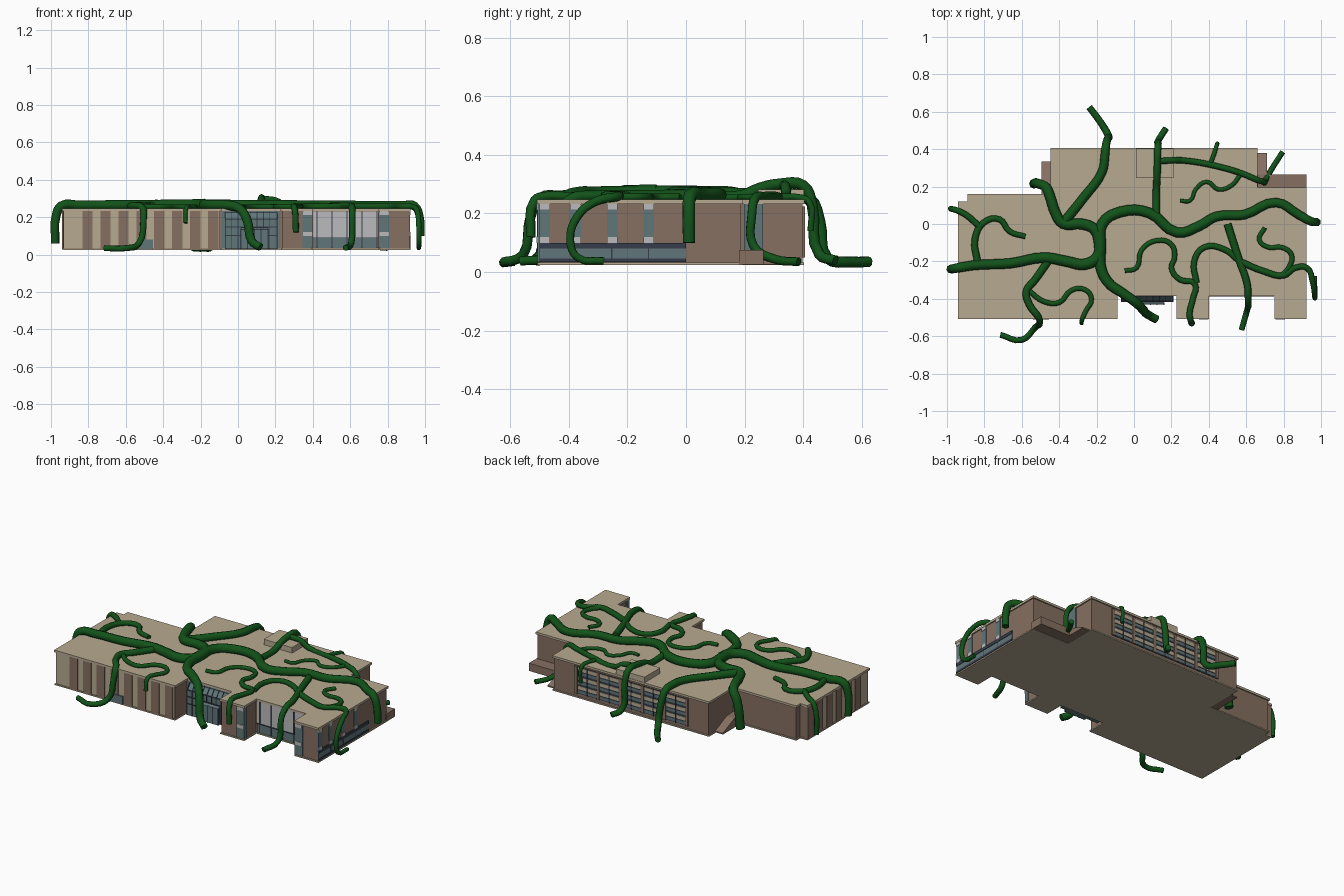
import bpy, bmesh
from mathutils import Vector


def material(name, rgb):
    m = bpy.data.materials.new(name)
    m.diffuse_color = (*rgb, 1)
    return m


BROWN = material("brown_brick", (.24, .16, .12))
TAN = material("tan_roof", (.47, .40, .28))
GLASS = material("teal_glass", (.12, .18, .19))
NAVY = material("dark_frame", (.035, .045, .07))
GREY = material("light_grey", (.50, .50, .51))
GREEN = material("vine_green", (.006, .085, .010))


def finish(name, bm, mat):
    bmesh.ops.recalc_face_normals(bm, faces=bm.faces)
    me = bpy.data.meshes.new(name)
    bm.to_mesh(me)
    bm.free()
    me.materials.append(mat)
    ob = bpy.data.objects.new(name, me)
    bpy.context.collection.objects.link(ob)
    return ob


def boxes(name, mat, items):
    """One object made of boxes given as x0, x1, y0, y1, z0, z1."""
    bm = bmesh.new()
    for x0, x1, y0, y1, z0, z1 in items:
        vs = bmesh.ops.create_cube(bm, size=1)["verts"]
        for v in vs:
            v.co = (x0 if v.co.x < 0 else x1, y0 if v.co.y < 0 else y1, z0 if v.co.z < 0 else z1)
    return finish(name, bm, mat)


def extrude(name, mat, pts, vec):
    bm = bmesh.new()
    f = bm.faces.new([bm.verts.new(p) for p in pts])
    r = bmesh.ops.extrude_face_region(bm, geom=[f])
    bmesh.ops.translate(bm, vec=vec, verts=[v for v in r["geom"] if isinstance(v, bmesh.types.BMVert)])
    return finish(name, bm, mat)


def slab(name, mat, poly, z0, z1, inset=0):
    """Counter-clockwise right-angled outline, inset and extruded upward."""
    pts = []
    for i, p in enumerate(poly):
        a, b, c = Vector(poly[i - 1]), Vector(p), Vector(poly[(i + 1) % len(poly)])
        d1, d2 = (b - a).normalized(), (c - b).normalized()
        n = Vector((d1.y + d2.y, -d1.x - d2.x))
        q = b - n * inset
        pts.append((q.x, q.y, z0))
    return extrude(name, mat, pts, (0, 0, z1 - z0))


def profile_x(name, mat, yz, x0, x1):
    return extrude(name, mat, [(x0, y, z) for y, z in yz], (x1 - x0, 0, 0))


# Main building
plan = [(-.94, -.508), (-.087, -.508), (-.087, -.385), (.227, -.385), (.227, -.508), (.40, -.508),
        (.40, -.385), (.75, -.385), (.75, -.508), (.923, -.508), (.923, .195), (.66, .195), (.66, .405),
        (-.446, .405), (-.446, .16), (-.89, .16), (-.89, .12), (-.94, .12)]
slab("floor_slab", TAN, plan, .024, .032, .002)
slab("brick_walls", BROWN, plan, .03, .235, .008)
slab("flat_roof", TAN, plan, .233, .247)
boxes("roof_plant_room", TAN, [(.01, .21, .245, .403, .24, .282)])

# Left wing: tan panels between brown piers
boxes("front_tan_panels", TAN, [(-.93, -.10, -.503, -.48, .035, .235)])
boxes("front_piers", BROWN, [(-.832 + i * .096, -.777 + i * .096, -.508, -.48, .03, .234) for i in range(8)])
boxes("side_tan_panels", TAN, [(-.935, -.91, -.49, .10, .035, .235)])
boxes("side_piers", BROWN, [(-.94, -.91, -.42 + i * .096, -.365 + i * .096, .03, .234) for i in range(6)])
boxes("low_window", GLASS, [(-.54, -.455, -.511, -.49, .03, .08)])

# Entrance glazing with stepped sloping canopy
boxes("entrance_glass", GLASS, [(-.085, .225, -.383, -.36, .03, .234)])
profile_x("canopy_glass", GLASS, [(-.37, .225), (-.385, .225), (-.412, .19), (-.412, .03), (-.37, .03)], -.07, .21)
profile_x("porch_glass", GLASS, [(-.40, .15), (-.43, .135), (-.43, .03), (-.40, .03)], .015, .16)
for i in range(9):
    x = -.07 + i * .034
    profile_x("canopy_bar", NAVY, [(-.38, .229), (-.386, .229), (-.416, .191), (-.416, .03), (-.405, .03)], x, x + .004)
boxes("canopy_rails", NAVY, [(-.07, .212, -.416, -.40, z, z + .005) for z in (.10, .145, .187)])
boxes("porch_bars", NAVY, [(.013 + i * .036, .018 + i * .036, -.433, -.42, .03, .137) for i in range(5)])

# Right front recess: blinds above low glass
boxes("recess_blinds", GREY, [(.402, .748, -.382, -.36, .09, .232)])
boxes("recess_glass", GLASS, [(.402, .748, -.384, -.36, .035, .09), (.345, .398, -.507, -.48, .035, .232),
                              (.752, .81, -.507, -.48, .035, .232)])
boxes("recess_mullions", NAVY, [(.42 + i * .08, .425 + i * .08, -.387, -.36, .035, .232) for i in range(5)]
      + [(.402, .748, -.387, -.36, .088, .093)])
boxes("window_caps", GREY, [(x, x + .05, -.51, -.48, z, z + .022) for x in (.347, .756) for z in (.10, .212)])

# Right side: window band and tall slots
boxes("side_band_glass", GLASS, [(.90, .919, -.50, 0, .045, .082)])
boxes("side_band_frame", NAVY, [(.90, .922, -.50, 0, .08, .10), (.90, .922, -.50, 0, .034, .047)]
      + [(.90, .921, y, y + .004, .04, .09) for y in (-.38, -.255, -.13)])
slots = [-.50, -.395, -.27, -.145]
boxes("side_slot_glass", GLASS, [(.90, .919, y, y + .036, .10, .232) for y in slots])
boxes("side_slot_caps", GREY, [(.90, .922, y, y + .036, z, z + .02) for y in slots for z in (.10, .213)])

# Back: three rows of windows over five bays
boxes("back_glass", NAVY, [(-.29, .49, .38, .399, .05, .222)])
boxes("back_panes", GLASS, [(-.28, .48, .38, .401, z, z + .018) for z in (.056, .114, .172)])
boxes("back_cream_panels", TAN, [(-.28, .48, .38, .402, z, z + .022) for z in (.08, .138, .196)])
boxes("back_columns", BROWN, [(-.296 + i * .156, -.276 + i * .156, .38, .406, .05, .224) for i in range(6)])
boxes("back_mullions", NAVY, [(-.21 + i * .156, -.204 + i * .156, .38, .404, .05, .222) for i in range(5)])

# Rear doors, landing and ramps
boxes("rear_door", GLASS, [(.64, .662, .197, .262, .075, .232)])
boxes("rear_landing", BROWN, [(.65, .922, .18, .265, .026, .075)])
profile_x("right_ramp", BROWN, [(.26, .026), (.26, .075), (.38, .034), (.38, .026)], .65, .71)
profile_x("left_ramp", BROWN, [(.15, .026), (.15, .09), (.22, .085), (.335, .034), (.335, .026)], -.495, -.44)


# Vines: tapered tubes; points without z lie on the roof
def vine(name, r0, r1, pts):
    cu = bpy.data.curves.new(name, "CURVE")
    cu.dimensions = "3D"
    cu.bevel_depth, cu.bevel_resolution, cu.resolution_u = 1, 2, 4
    cu.use_fill_caps = True
    sp = cu.splines.new("BEZIER")
    sp.bezier_points.add(len(pts) - 1)
    for i, p in enumerate(pts):
        r = r0 + (r1 - r0) * i / (len(pts) - 1)
        b = sp.bezier_points[i]
        b.co = (p[0], p[1], p[2] if len(p) > 2 else .248 + r * .6)
        b.handle_left_type = b.handle_right_type = "AUTO"
        b.radius = r
    tmp = bpy.data.objects.new(name + "_curve", cu)
    bpy.context.collection.objects.link(tmp)
    bpy.context.view_layer.update()
    me = bpy.data.meshes.new_from_object(tmp.evaluated_get(bpy.context.evaluated_depsgraph_get()))
    bpy.data.objects.remove(tmp)
    me.materials.clear()
    me.materials.append(GREEN)
    ob = bpy.data.objects.new(name, me)
    bpy.context.collection.objects.link(ob)


vine("trunk_left", .032, .023, [(-.18, -.10), (-.19, -.17), (-.26, -.215), (-.36, -.20), (-.48, -.18), (-.66, -.21),
     (-.85, -.22), (-.945, -.235, .26), (-.972, -.24, .21), (-.977, -.24, .06)])
vine("trunk_right", .030, .022, [(-.18, -.12), (-.17, 0), (-.07, .065), (.08, .06), (.23, -.045), (.35, -.01), (.44, .04),
     (.59, .05), (.76, .115), (.88, .05), (.945, .015, .26), (.972, .01, .20), (.977, .01, .10)])
vine("trunk_back", .030, .026, [(-.18, -.12), (-.21, -.03), (-.28, 0), (-.38, .003), (-.42, .06), (-.45, .15),
     (-.47, .195, .25), (-.51, .215, .20), (-.535, .215, .03)])
vine("trunk_front", .030, .022, [(-.18, -.14), (-.18, -.22), (-.14, -.31), (-.06, -.37), (.01, -.42, .245),
     (.05, -.46, .18), (.075, -.485, .07), (.12, -.51, .04)])
vine("back_left_vine", .026, .018, [(-.38, .003), (-.27, .14), (-.17, .28), (-.155, .37), (-.15, .42, .25),
     (-.142, .455, .17), (-.14, .48, .05), (-.19, .56, .035), (-.24, .625, .035)])
vine("back_middle_vine", .020, .018, [(.12, .06), (.12, .19), (.123, .25, .285), (.125, .32, .30), (.127, .40, .295),
     (.13, .43, .23), (.135, .455, .06), (.17, .51, .04)])
vine("back_right_vine", .017, .015, [(.125, .335, .297), (.20, .34, .29), (.26, .34), (.46, .305), (.59, .265), (.66, .235, .25),
     (.695, .225, .20), (.70, .23, .09), (.74, .30, .045), (.795, .385, .035)])
vine("back_twig", .012, .011, [(.41, .325), (.43, .38), (.442, .42, .24), (.445, .425, .14)])
vine("back_curl", .012, .010, [(.57, .265), (.52, .205), (.45, .185), (.39, .225), (.33, .185), (.30, .125), (.245, .125)])
vine("left_front_vine", .021, .016, [(-.46, -.20), (-.53, -.30), (-.575, -.36), (-.56, -.43), (-.51, -.50, .25),
     (-.505, -.53, .19), (-.53, -.555, .06), (-.60, -.62, .035), (-.715, -.592, .035)])
vine("left_front_twig", .014, .012, [(-.57, -.35), (-.48, -.415), (-.40, -.42), (-.335, -.355), (-.265, -.35), (-.227, -.40),
     (-.26, -.47), (-.277, -.51, .25), (-.28, -.53, .17)])
vine("left_back_vine", .019, .014, [(-.835, -.21), (-.85, -.08), (-.80, .01), (-.72, .025), (-.665, -.04), (-.58, -.067)])
vine("left_side_vine", .017, .015, [(-.83, -.01), (-.90, .05), (-.945, .072, .25), (-.972, .08, .20), (-.977, .08, .06)])
vine("middle_curl", .012, .017, [(-.05, -.25), (.013, -.235), (.04, -.14), (.125, -.088), (.20, -.11), (.217, -.18), (.20, -.235),
     (.245, -.297), (.325, -.32), (.315, -.40), (.297, -.48), (.303, -.515, .245), (.31, -.53, .12)])
vine("middle_link", .016, .016, [(.335, -.315), (.322, -.20), (.375, -.125), (.48, -.135), (.565, -.20)])
vine("right_front_vine", .021, .016, [(.50, 0), (.535, -.11), (.565, -.20), (.605, -.32), (.61, -.39, .25),
     (.61, -.435, .20), (.605, -.46, .06), (.575, -.565, .037)])
vine("right_side_vine", .018, .013, [(.565, -.20), (.70, -.255), (.80, -.275), (.86, -.235), (.925, -.235, .257),
     (.955, -.31, .24), (.965, -.37, .19), (.967, -.395, .11), (.967, -.37, .05), (.967, -.28, .038)])
vine("right_curl", .012, .014, [(.70, -.02), (.67, -.085), (.72, -.125), (.79, -.125), (.842, -.165), (.83, -.23), (.795, -.272)])

for ob in bpy.context.scene.objects:
    if "vine" in ob.name or "trunk" in ob.name or "curl" in ob.name or "twig" in ob.name or "link" in ob.name:
        for f in ob.data.polygons:
            f.use_smooth = True
